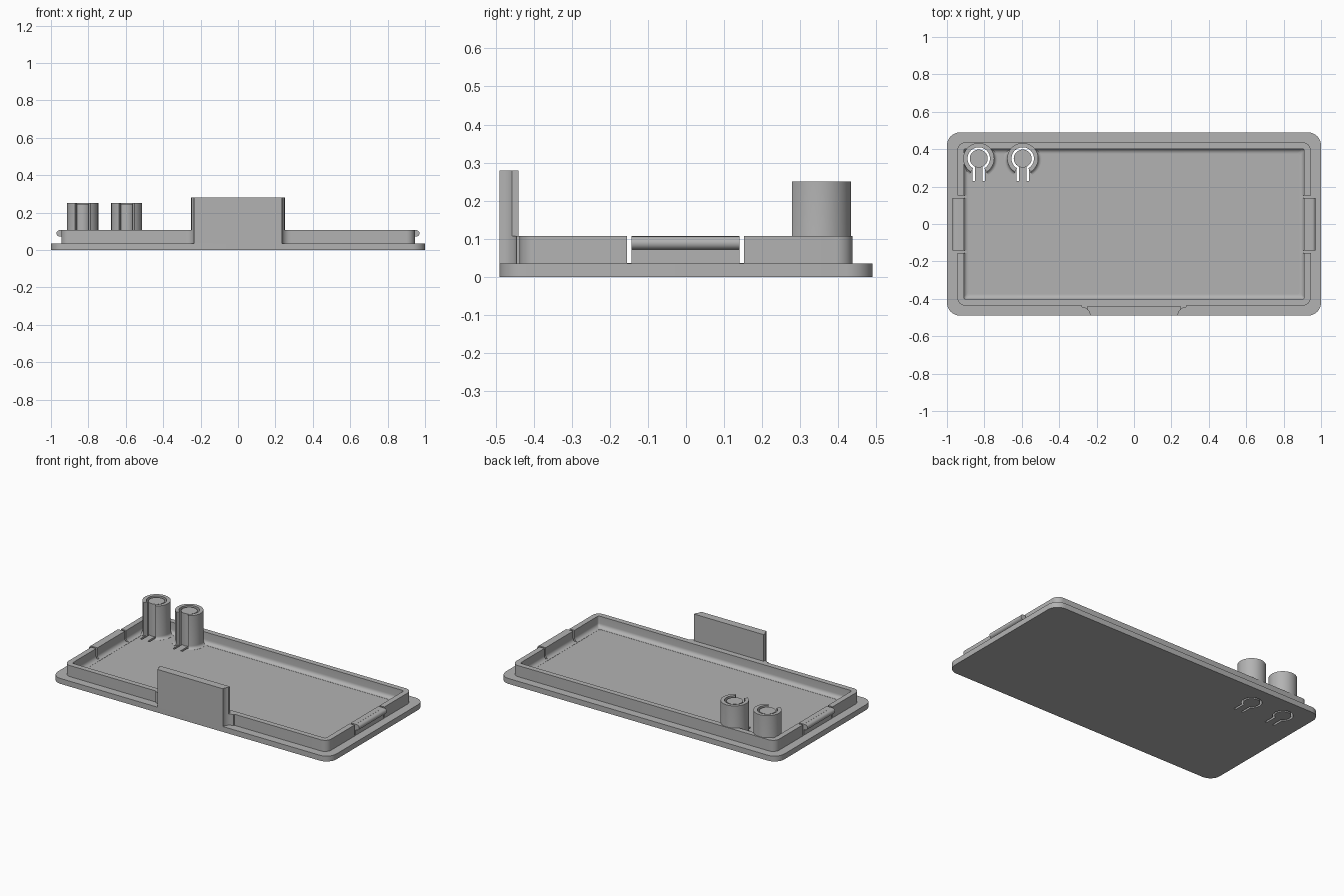
import bpy, bmesh
from math import sin, cos, pi, radians, asin, sqrt

cube = bpy.data.objects.get("Cube")
if cube:
    bpy.data.objects.remove(cube, do_unlink=True)

grey = bpy.data.materials.new("plain grey")
grey.use_nodes = True
COLOUR = (0.45, 0.45, 0.45, 1)
grey.diffuse_color = COLOUR
grey.node_tree.nodes["Principled BSDF"].inputs["Base Color"].default_value = COLOUR


def finish(name, bm):
    bmesh.ops.recalc_face_normals(bm, faces=bm.faces)
    me = bpy.data.meshes.new(name)
    bm.to_mesh(me)
    bm.free()
    me.materials.append(grey)
    me.shade_smooth()
    me.set_sharp_from_angle(angle=radians(30))
    ob = bpy.data.objects.new(name, me)
    bpy.context.collection.objects.link(ob)
    return ob


def loft(name, rings, closed_profile=False, closed_ring=True):
    """Skin equal rings of points, capping whatever stays open."""
    bm = bmesh.new()
    vs = [[bm.verts.new(p) for p in ring] for ring in rings]
    n, m = len(vs), len(vs[0])
    for i in range(n if closed_profile else n - 1):
        a, b = vs[i], vs[(i + 1) % n]
        for j in range(m if closed_ring else m - 1):
            k = (j + 1) % m
            bm.faces.new((a[j], a[k], b[k], b[j]))
    if not closed_profile:
        bm.faces.new(vs[0])
        bm.faces.new(vs[-1])
    if not closed_ring:
        bm.faces.new([r[0] for r in vs])
        bm.faces.new([r[-1] for r in vs])
    return finish(name, bm)


def prism(name, outline, z0, z1):
    return loft(name, [[(x, y, z) for x, y in outline] for z in (z0, z1)])


def box(name, x0, x1, y0, y1, z0, z1):
    return prism(name, [(x0, y0), (x1, y0), (x1, y1), (x0, y1)], z0, z1)


def arc(cx, cy, r, a0, a1, n):
    return [(cx + r * cos(a0 + (a1 - a0) * i / n),
             cy + r * sin(a0 + (a1 - a0) * i / n)) for i in range(n + 1)]


def rounded_rect(hx, hy, r):
    pts = []
    for q, (sx, sy) in enumerate([(1, 1), (-1, 1), (-1, -1), (1, -1)]):
        pts += arc(sx * (hx - r), sy * (hy - r), r, q * pi / 2, (q + 1) * pi / 2, 8)
    return pts


def cut(target, cutters):
    for c in cutters:
        mod = target.modifiers.new("cut", "BOOLEAN")
        mod.operation, mod.solver, mod.object = "DIFFERENCE", "EXACT", c
    deps = bpy.context.evaluated_depsgraph_get()
    me = bpy.data.meshes.new_from_object(target.evaluated_get(deps))
    target.modifiers.clear()
    target.data = me
    me.set_sharp_from_angle(angle=radians(30))


FLOOR, RIM = 0.035, 0.107
POSTS = {"right": (-0.83, 0.35), "left": (-0.595, 0.35)}

# Base plate and raised rim with a filleted inner foot
plate = prism("base_plate", rounded_rect(1, 0.49, 0.07), 0, FLOOR)
profile = [(0, 0.03), (0, RIM), (0.035, RIM)]
profile += arc(0.06, FLOOR + 0.026, 0.025, pi, 1.5 * pi, 6) + [(0.06, 0.03)]
rim = loft("rim", [[(x, y, z) for x, y in
                    rounded_rect(0.945 - i, 0.437 - i, max(0.045 - i, 0.012))]
                   for i, z in profile], closed_profile=True)

# Keyhole slots around the push buttons
cutters = []
for cx, cy in POSTS.values():
    def keyhole(r, half):
        a = asin(half / r)
        return ([(cx + half, cy - 0.12)]
                + arc(cx, cy, r, -pi / 2 + a, 1.5 * pi - a, 40)
                + [(cx - half, cy - 0.12)])
    cutters.append(prism("slot_cutter", keyhole(0.06, 0.034)
                         + keyhole(0.048, 0.021)[::-1], -0.1, 0.3))
cut(plate, cutters)

# Narrow gaps either side of each snap clip
for s in (-1, 1):
    for y in (-0.149, 0.146):
        cutters.append(box("gap_cutter", *sorted((s * 0.86, s * 0.97)),
                           y - 0.006, y + 0.006, 0.037, 0.2))
cut(rim, cutters)
for c in cutters:
    bpy.data.objects.remove(c, do_unlink=True)

# Rounded snap beads on the side walls
for side, s in (("right", -1), ("left", 1)):
    bead = arc(0.953, 0.089, 0.0175, -pi / 2, pi / 2, 12)
    bead = [(0.935, 0.0715)] + bead + [(0.935, 0.1065)]
    loft(side + "_snap_bead", [[(s * x, y, z) for x, z in bead]
                               for y in (-0.143, 0.14)])

# Slotted guard tubes, each with a button pin inside
for side, (cx, cy) in POSTS.items():
    section = [(0.06, 0.03), (0.06, 0.25), (0.083, 0.25)]
    section += [(r, z) for r, z in arc(0.101, 0.0535, 0.018, pi, 1.5 * pi, 6)]
    section += [(0.101, 0.03)]
    half = radians(30)
    rings = []
    for r, z in section:
        ring = arc(cx, cy, r, -pi / 2 + half, 1.5 * pi - half, 40)
        rings.append([(x, min(y, 0.433), z) for x, y in ring])
    loft(side + "_guard_tube", rings, closed_profile=True, closed_ring=False)
    prism(side + "_button_pin", arc(cx, cy, 0.048, 0, 2 * pi * 39 / 40, 39), 0.001, 0.245)


# Upright front tab, with a wider filleted foot against the rim
def tab_outline(sweep, tail):
    side = arc(0.28, -0.49, 0.045, pi, pi - sweep, 8) + tail
    return side + [(-x, y) for x, y in side[::-1]]


prism("front_tab", tab_outline(radians(48), [(0.25, -0.44)]), 0.03, 0.28)
prism("front_tab_foot", tab_outline(pi / 2, [(0.28, -0.436)]), 0.03, RIM)
